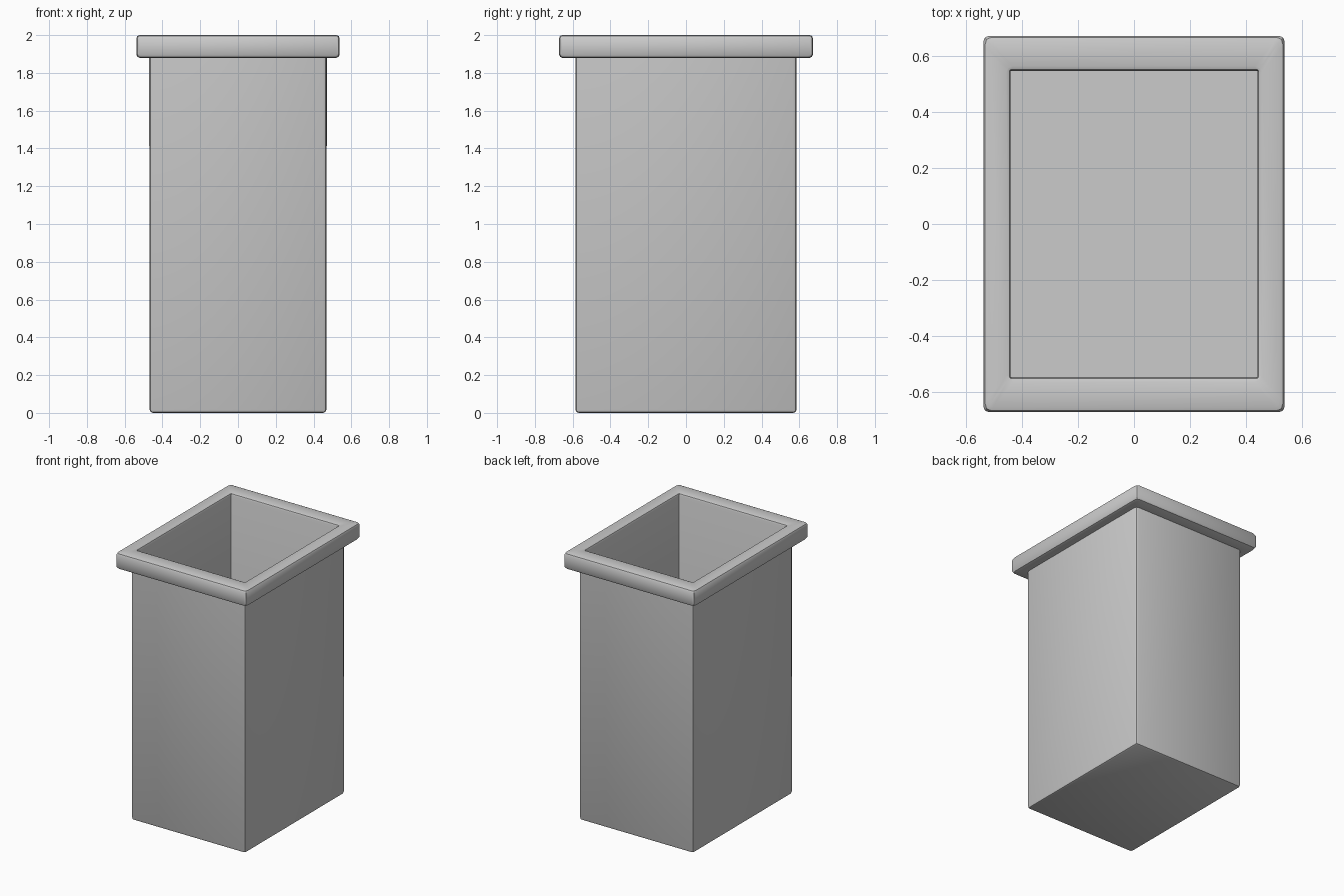
import bpy, bmesh

if "Cube" in bpy.data.objects:
    bpy.data.objects.remove(bpy.data.objects["Cube"])

# Rectangular rings from outside bottom, over the rim, down to the inside floor
RINGS = [
    (0.468, 0.585, 0.00),   # outer base
    (0.468, 0.585, 1.88),   # top of outer wall
    (0.538, 0.672, 1.88),   # rim underside
    (0.538, 0.672, 2.00),   # rim top, outer
    (0.441, 0.548, 2.00),   # rim top, inner
    (0.441, 0.548, 0.03),   # inside floor
]

bm = bmesh.new()
loops = [[bm.verts.new((sx * x, sy * y, z))
          for sx, sy in ((-1, -1), (1, -1), (1, 1), (-1, 1))]
         for x, y, z in RINGS]
for a, b in zip(loops, loops[1:]):
    for i in range(4):
        j = (i + 1) % 4
        bm.faces.new((a[i], a[j], b[j], b[i]))
bm.faces.new(loops[0][::-1])
bm.faces.new(loops[-1])
bmesh.ops.recalc_face_normals(bm, faces=bm.faces)

# Soften every outward edge; inner corners stay sharp
edges = [e for e in bm.edges if e.is_convex]
bmesh.ops.bevel(bm, geom=edges, offset=0.017, offset_type='OFFSET',
                segments=2, profile=0.5, affect='EDGES', clamp_overlap=True)
bmesh.ops.recalc_face_normals(bm, faces=bm.faces)

mesh = bpy.data.meshes.new("open_bin")
bm.to_mesh(mesh)
bm.free()
obj = bpy.data.objects.new("open_bin", mesh)
bpy.context.collection.objects.link(obj)
bpy.context.view_layer.objects.active = obj
obj.select_set(True)
bpy.ops.object.shade_smooth_by_angle(angle=0.6)
